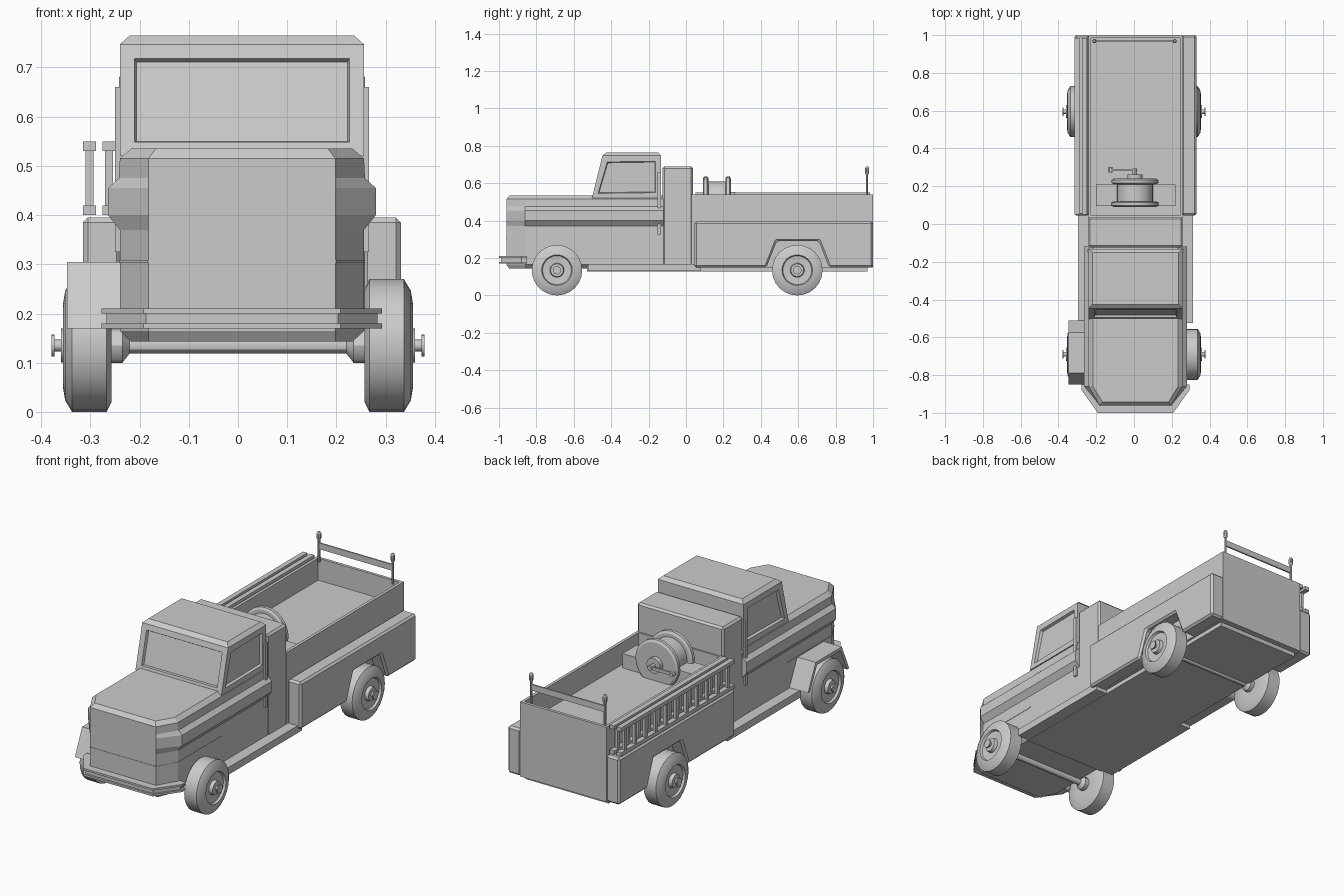
import bpy, bmesh
from math import cos, sin, pi, radians
from mathutils import Vector

if "Cube" in bpy.data.objects:
    bpy.data.objects.remove(bpy.data.objects["Cube"])

CX = 0.008  # centre line of the bodywork


def finish(name, bm, smooth=False, bevel=0):
    bmesh.ops.recalc_face_normals(bm, faces=bm.faces)
    me = bpy.data.meshes.new(name)
    bm.to_mesh(me)
    bm.free()
    ob = bpy.data.objects.new(name, me)
    bpy.context.collection.objects.link(ob)
    if smooth:
        me.shade_smooth()
        me.set_sharp_from_angle(angle=radians(30))
    if bevel:
        m = ob.modifiers.new("bevel", 'BEVEL')
        m.width, m.segments = bevel, 1
    return ob


def loft(rings):
    """Closed solid through equally sized rings of 3D points."""
    bm = bmesh.new()
    vs = [[bm.verts.new(p) for p in r] for r in rings]
    n = len(vs[0])
    for a, b in zip(vs, vs[1:]):
        for i in range(n):
            bm.faces.new((a[i], a[(i + 1) % n], b[(i + 1) % n], b[i]))
    bm.faces.new(vs[0])
    bm.faces.new(vs[-1])
    bmesh.ops.recalc_face_normals(bm, faces=bm.faces)
    return bm


def box_bm(x0, x1, y0, y1, z0, z1):
    return loft([[(x0, y0, z), (x1, y0, z), (x1, y1, z), (x0, y1, z)] for z in (z0, z1)])


def box(name, *ext, bevel=0):
    return finish(name, box_bm(*ext), bevel=bevel)


def side_prism(name, x0, x1, yz, bevel=0):
    return finish(name, loft([[(x, y, z) for y, z in yz] for x in (x0, x1)]), bevel=bevel)


def lathe(name, prof, axis, origin, n=24):
    """Turned solid: prof is (distance along axis, radius)."""
    rings = []
    for a, r in prof:
        ring = []
        for i in range(n):
            c, s = r * cos(2 * pi * i / n), r * sin(2 * pi * i / n)
            p = {'x': (a, c, s), 'y': (c, a, s), 'z': (c, s, a)}[axis]
            ring.append(Vector(p) + Vector(origin))
        rings.append(ring)
    return finish(name, loft(rings), smooth=True)


def nose_ring(z, hw, y_back, y_side, nose_hw, y_front):
    half = [(hw, y_back), (hw, y_side), (nose_hw, y_front)]
    return [(CX + x, y, z) for x, y in half] + [(CX - x, y, z) for x, y in half[::-1]]


# hood and lower cab, with the belt bulging out on the sides
section = [(0.143, 0.225, -0.945), (0.165, 0.248, -0.96), (0.37, 0.248, -0.96),
           (0.40, 0.272, -0.96), (0.455, 0.272, -0.96), (0.475, 0.25, -0.96),
           (0.515, 0.248, -0.96), (0.535, 0.225, -0.942)]
finish("hood_body", loft([nose_ring(z, hw, -0.12, -0.86, 0.19 if z < 0.53 else 0.175, yf)
                          for z, hw, yf in section]))
finish("hood_seam_strip", loft([nose_ring(z, 0.25, -0.5, -0.86, 0.191, -0.962)
                                for z in (0.303, 0.309)]))

# bumper: two lips with a recessed web
for label, z0, z1, d in (("lower_lip", 0.17, 0.18, 0), ("web", 0.18, 0.2, 0.01),
                         ("upper_lip", 0.2, 0.21, 0)):
    finish("bumper_" + label, loft([nose_ring(z, 0.285 - d, -0.85, -0.88, 0.2 - d / 2, -1 + d)
                                    for z in (z0, z1)]))

# cab with recessed windows
bm = loft([[(CX - w, yf, z), (CX + w, yf, z), (CX + w, yb, z), (CX - w, yb, z)]
           for z, w, yf, yb in ((0.52, 0.248, -0.503, -0.133), (0.747, 0.248, -0.447, -0.133),
                                (0.765, 0.228, -0.425, -0.15))])
panes = [f for f in bm.faces
         if 0.6 < f.calc_center_median().z < 0.7 and f.calc_center_median().y < -0.2]
for f in panes:
    bmesh.ops.inset_individual(bm, faces=[f], thickness=0.042)
    bmesh.ops.inset_individual(bm, faces=[f], thickness=0.006, depth=-0.014)
finish("cab", bm)

# equipment cabinet behind the cab and its edge strips
box("cabinet", CX - 0.25, CX + 0.25, -0.125, 0.037, 0.15, 0.69, bevel=0.01)
for s in (-1, 1):
    x = CX + s * 0.25
    box("grab_rail", x - 0.008, x + 0.008, -0.152, -0.135, 0.325, 0.66)

# open bed
bm = box_bm(CX - 0.25, CX + 0.25, 0.03, 1.0, 0.15, 0.54)
top = [f for f in bm.faces if f.normal.z > 0.9]
bmesh.ops.inset_individual(bm, faces=top, thickness=0.022)
bmesh.ops.inset_individual(bm, faces=top, thickness=0.0001, depth=-0.115)
finish("bed", bm)

# chassis plate with running boards
box("chassis", CX - 0.24, CX + 0.24, -0.53, 0.97, 0.128, 0.165)
for s in (-1, 1):
    xs = sorted((CX + s * 0.2, CX + s * 0.305))
    box("running_board", *xs, -0.525, 0.08, 0.13, 0.168)

# side lockers with the rear wheel arch cut out
locker = [(0.045, 0.15), (0.43, 0.15), (0.485, 0.29), (0.71, 0.29), (0.765, 0.15),
          (1.0, 0.15), (1.0, 0.395), (0.045, 0.395)]
for s in (-1, 1):
    side_prism("side_locker", CX + s * 0.245, CX + s * 0.323, locker, bevel=0.01)

# front fender, present on the left only
fender = [(-0.85, 0.17), (-0.79, 0.305), (-0.575, 0.305), (-0.51, 0.17),
          (-0.527, 0.17), (-0.585, 0.288), (-0.78, 0.288), (-0.833, 0.17)]
side_prism("front_fender", -0.347, -0.235, fender)

# wheels and axles
tyre = [(0.257, 0.06), (0.257, 0.115), (0.267, 0.135), (0.337, 0.135), (0.351, 0.112),
        (0.356, 0.082), (0.345, 0.077), (0.342, 0.038), (0.36, 0.034), (0.36, 0.012),
        (0.373, 0.012), (0.373, 0.022), (0.379, 0.022)]
hub = [(0.22, 0.016), (0.235, 0.035), (0.26, 0.035)]
for end, y in (("front", -0.69), ("rear", 0.595)):
    lathe(end + "_axle", [(-0.26, 0.016), (0.26, 0.016)], 'x', (0, y, 0.135), 12)
    for s in (-1, 1):
        lathe(end + "_wheel", [(s * a, r) for a, r in tyre], 'x', (0, y, 0.135))
        lathe(end + "_inner_hub", [(s * a, r) for a, r in hub], 'x', (0, y, 0.135), 12)

# two ladders stowed on the left
for x in (-0.315, -0.275):
    for z in (0.4, 0.53):
        box("ladder_rail", x, x + 0.026, 0.05, 0.985, z, z + 0.02)
    for i in range(11):
        y = 0.09 + i * 0.085
        box("ladder_rung", x + 0.005, x + 0.021, y - 0.009, y + 0.009, 0.41, 0.54)

# hose reel with its base and crank
RC = (0.005, 0, 0.513)
box("reel_base", -0.2, 0.22, 0.095, 0.21, 0.42, 0.5)
lathe("reel_drum", [(0.1, 0.095), (0.235, 0.095)], 'y', RC)
for y in (0.09, 0.21):
    lathe("reel_flange", [(y, 0.112), (y + 0.007, 0.124), (y + 0.023, 0.124), (y + 0.03, 0.112)],
          'y', RC)
lathe("reel_hub", [(0.235, 0.04), (0.262, 0.04)], 'y', RC, 16)
lathe("crank_shaft", [(0.26, 0.012), (0.295, 0.012)], 'y', RC, 12)
box("crank_arm", -0.13, 0.015, 0.28, 0.29, 0.505, 0.521)
lathe("crank_handle", [(0.272, 0.01), (0.302, 0.01)], 'y', (-0.124, 0, 0.513), 12)

# rear lamp posts and cross bar
for x in (-0.21, 0.216):
    lathe("lamp_post", [(0.53, 0.006), (0.65, 0.006)], 'z', (x, 0.968, 0), 10)
    lathe("rear_lamp", [(0.647, 0.007), (0.655, 0.011), (0.68, 0.011), (0.69, 0.006)],
          'z', (x, 0.968, 0), 10)
box("rear_cross_bar", -0.21, 0.216, 0.964, 0.972, 0.6, 0.632)
